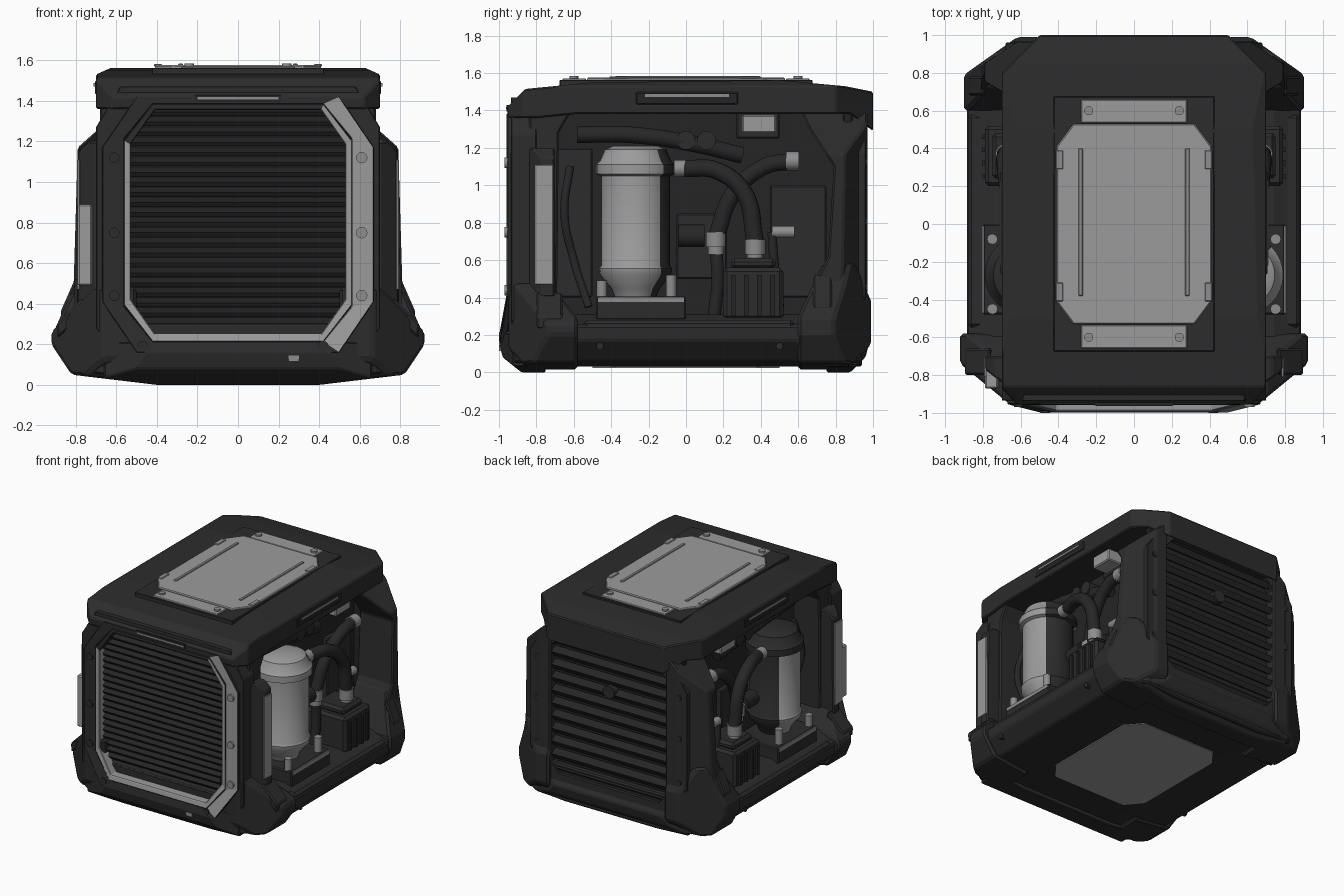
import bpy, bmesh, math
from mathutils import Vector, Matrix

if "Cube" in bpy.data.objects:
    bpy.data.objects.remove(bpy.data.objects["Cube"])


def material(name, v):
    m = bpy.data.materials.new(name)
    m.use_nodes = True
    col = (v, v, v, 1)
    m.diffuse_color = col
    bsdf = m.node_tree.nodes["Principled BSDF"]
    bsdf.inputs["Base Color"].default_value = col
    bsdf.inputs["Roughness"].default_value = 0.6
    return m


BODY = material("charcoal shell", 0.025)
DARK = material("black grille", 0.018)
HOSE = material("black rubber", 0.02)
LIGHT = material("pale grey panel", 0.33)
METAL = material("grey metal", 0.27)
AXES = "xyz"
rounded = []


def finish(name, bm, mats, mirror=False, bevel=0.0, smooth=False):
    bmesh.ops.recalc_face_normals(bm, faces=bm.faces)
    me = bpy.data.meshes.new(name)
    bm.to_mesh(me)
    bm.free()
    return place(name, me, mats, mirror, bevel, smooth)


def place(name, me, mats, mirror=False, bevel=0.0, smooth=False):
    ob = bpy.data.objects.new(name, me)
    bpy.context.collection.objects.link(ob)
    for m in mats:
        me.materials.append(m)
    if bevel:
        b = ob.modifiers.new("edge", "BEVEL")
        b.width, b.segments, b.limit_method = bevel, 1, "ANGLE"
    if mirror:
        ob.modifiers.new("mirror", "MIRROR")
    if smooth:
        rounded.append(ob)
    return ob


def prism(name, pts, axis, lo, hi, mat, cuts=(), mirror=False, bevel=0.01):
    """Extrude a 2D outline along an axis, then slice corners off it."""
    bm = bmesh.new()
    k = AXES.index(axis)

    def at(p, d):
        v = list(p)
        v.insert(k, d)
        return bm.verts.new(v)
    a, b = [at(p, lo) for p in pts], [at(p, hi) for p in pts]
    bm.faces.new(a)
    bm.faces.new(b[::-1])
    for i in range(len(pts)):
        j = (i + 1) % len(pts)
        bm.faces.new((a[i], b[i], b[j], a[j]))
    mid = sum((v.co for v in bm.verts), Vector()) / len(bm.verts)
    for plane, p, q in cuts:
        i, j = AXES.index(plane[0]), AXES.index(plane[1])
        co, no = Vector(), Vector()
        co[i], co[j] = p
        no[i], no[j] = q[1] - p[1], p[0] - q[0]
        if no.dot(mid - co) > 0:
            no = -no
        bmesh.ops.bisect_plane(bm, geom=bm.verts[:] + bm.edges[:] + bm.faces[:],
                               plane_co=co, plane_no=no, clear_outer=True)
        bmesh.ops.holes_fill(bm, edges=[e for e in bm.edges if e.is_boundary])
    return finish(name, bm, [mat], mirror, bevel)


def box(name, x, y, z, mat, mirror=False, bevel=0.008):
    return prism(name, [(x[0], y[0]), (x[1], y[0]), (x[1], y[1]), (x[0], y[1])],
                 "z", z[0], z[1], mat, mirror=mirror, bevel=bevel)


def cyls(name, centres, direction, r, depth, mat, segs=16, mirror=False):
    bm = bmesh.new()
    rot = Vector(direction).to_track_quat("Z", "Y").to_matrix().to_4x4()
    for c in centres:
        bmesh.ops.create_cone(bm, cap_ends=True, segments=segs, radius1=r, radius2=r,
                              depth=depth, matrix=Matrix.Translation(c) @ rot)
    return finish(name, bm, [mat], mirror, smooth=True)


def tube(name, pts, r, mat):
    cu = bpy.data.curves.new(name, "CURVE")
    cu.dimensions, cu.bevel_depth, cu.bevel_resolution = "3D", r, 5
    cu.use_fill_caps = True
    sp = cu.splines.new("BEZIER")
    sp.bezier_points.add(len(pts) - 1)
    for bp, p in zip(sp.bezier_points, pts):
        bp.co = p
        bp.handle_left_type = bp.handle_right_type = "AUTO"
    tmp = bpy.data.objects.new(name + "_path", cu)
    me = bpy.data.meshes.new_from_object(tmp)
    bpy.data.objects.remove(tmp)
    me.materials.clear()
    return place(name, me, [mat], True, smooth=True)


def octa(w, z0, z1, cx, cz):
    right = [(w - cx, z0), (w, z0 + cz), (w, z1 - cz), (w - cx, z1)]
    return right + [(-x, z) for x, z in reversed(right)]


def ring(name, outer, inner, front, back, pale=(), jut=0.0):
    """Eight-sided frame; listed segments are pale, the foot of it juts forward."""
    bm = bmesh.new()

    def loop(pts, y):
        return [bm.verts.new((x, y - jut * max(0, .4 - z), z)) for x, z in pts]
    loops = [loop(outer, front), loop(inner, front), loop(inner, back), loop(outer, back)]
    for n in range(4):
        a, b = loops[n], loops[(n + 1) % 4]
        for i in range(8):
            j = (i + 1) % 8
            f = bm.faces.new((a[i], a[j], b[j], b[i]))
            f.material_index = int(i in pale and n < 2)
    return finish(name, bm, [BODY, LIGHT], bevel=0.004)


def slats(name, count, z0, z1, y, half, tilt, thick):
    bm = bmesh.new()
    for i in range(count):
        z = z0 + (z1 - z0) * i / (count - 1)
        mat = (Matrix.Translation((0, y, z)) @ Matrix.Rotation(tilt, 4, "X")
               @ Matrix.Diagonal((half * 2, 0.06, thick, 1)))
        bmesh.ops.create_cube(bm, size=1, matrix=mat)
    return finish(name, bm, [DARK])


# Base, end bars and corner feet
side = [(.4, .03), (.78, .06), (.88, .17), (.885, .25), (.74, .31)]
prism("base", side + [(-x, z) for x, z in reversed(side)], "y", -.92, .94, BODY,
      [("xy", (m * .92, -.74), (m * .70, -.9)) for m in (1, -1)]
      + [("xy", (m * .89, .79), (m * .67, .93)) for m in (1, -1)])
for name, s, reach in (("front_bar", -1, 1.0), ("rear_bar", 1, .98)):
    prism(name, [(s * .75, 0), (s * .88, 0), (s * (reach - .02), .08), (s * reach, .16),
                 (s * (reach - .03), .21), (s * .75, .21)], "x", -.66, .66, BODY,
          [("xy", (m * .45, s * reach), (m * .62, s * .94)) for m in (1, -1)]
          + [("xz", (m * .4, 0), (m * .82, .05)) for m in (1, -1)])
prism("front_foot", [(.5, .012), (.82, .05), (.92, .2), (.92, .26), (.70, .48), (.5, .48)],
      "y", -.95, -.58, BODY,
      [("xy", (.92, -.74), (.70, -.92)), ("yz", (-1, .18), (-.83, 0)),
       ("yz", (-.72, .46), (-.58, .29))], True, .015)
prism("rear_foot", [(.5, .012), (.82, .05), (.9, .2), (.9, .28), (.82, .46), (.78, .58), (.5, .58)],
      "y", .6, .99, BODY,
      [("xy", (.9, .79), (.66, .96)), ("yz", (1, .16), (.85, 0)),
       ("yz", (.6, .3), (.73, .58)), ("yz", (.9, .59), (.99, .38))], True, .015)
prism("front_foot_pad", [(.74, .36), (.765, .43), (.895, .3), (.89, .23)], "y", -.8, -.66, BODY,
      mirror=True)
prism("rear_foot_pad", [(.76, .4), (.8, .53), (.875, .36), (.86, .28)], "y", .68, .78, BODY,
      mirror=True)
box("sill_rail", (.7, .88), (-.55, .58), (.2, .28), BODY, True, .02)
cyls("sill_bolts", [(.855, -.46, .14), (.855, .5, .14)], (1, 0, 0), .02, .03, BODY, 8, True)
prism("bottom_panel", octa(.42, -.5, .5, .1, .12), "z", .024, .032, LIGHT, bevel=0)
box("front_tag", (.25, .3), (-.999, -.95), (.115, .145), METAL, bevel=0)

# Inner core and the plates behind the grilles
box("core", (-.42, .42), (-.84, .88), (.2, 1.45), DARK)
box("front_backing", (-.6, .6), (-.87, -.82), (.22, 1.4), DARK)
box("rear_backing", (-.6, .6), (.84, .89), (.22, 1.4), DARK)
for i, (y0, y1, z0, z1) in enumerate([(-.7, -.5, .4, 1.2), (-.05, .22, .5, .85), (.45, .75, .4, 1.0)]):
    box(f"core_panel_{i}", (.4, .46), (y0, y1), (z0, z1), BODY, True)

# Roof
back_cuts = [("xy", (m * .5, 1.0), (m * .7, .8)) for m in (1, -1)]
prism("roof", [(-.95, 1.36), (-.955, 1.42), (-.86, 1.515), (-.5, 1.55), (.5, 1.562), (.85, 1.53),
               (1, 1.5), (1, 1.29), (.88, 1.38), (.6, 1.38), (-.6, 1.38), (-.8, 1.36)],
      "x", -.7, .7, BODY,
      back_cuts + [("xy", (m * .7, -.87), (m * .62, -.955)) for m in (1, -1)]
      + [("xz", (m * .7, 1.53), (m * .61, 1.57)) for m in (1, -1)], bevel=.008)
box("roof_well", (-.425, .425), (-.675, .675), (1.5, 1.563), BODY, bevel=.004)
prism("roof_plate", octa(.41, -.53, .53, .09, .12), "z", 1.55, 1.576, LIGHT, bevel=.006)
for name, s in (("front_tab", -1), ("rear_tab", 1)):
    box(name, (-.28, .28), sorted((s * .535, s * .66)), (1.55, 1.572), LIGHT, bevel=.005)
box("roof_rib", (.27, .295), (-.38, .4), (1.57, 1.583), METAL, True, .004)
for i, y in enumerate((-.36, .34)):
    box(f"roof_clip_{i}", (.375, .415), (y - .05, y + .05), (1.57, 1.582), METAL, True, .004)
cyls("roof_bolts", [(.24, y, 1.575) for y in (-.6, .6)], (0, 0, 1), .024, .018, METAL, 12, True)

# Roof side beams with grips
prism("side_beam", [(-.66, 1.46), (-.3, 1.52), (.3, 1.52), (.66, 1.46), (.6, 1.38), (-.6, 1.38)],
      "x", .55, .69, BODY, mirror=True)
box("grip_recess", (.66, .706), (-.27, .28), (1.43, 1.5), DARK, True)
box("grip_strip", (.69, .712), (-.22, .23), (1.472, 1.488), METAL, True, 0)

# Front frame, coloured trim and grille
ring("front_frame", octa(.7, .08, 1.47, .12, .2), octa(.55, .23, 1.38, .14, .15), -.935, -.8)
ring("front_trim", octa(.67, .16, 1.42, .17, .25), octa(.56, .215, 1.385, .14, .17), -.955, -.92,
     (0, 1, 2), .18)
ring("front_lip", octa(.562, .212, 1.385, .14, .18), octa(.53, .252, 1.355, .12, .17), -.959, -.88,
     (0, 1, 2, 5, 6, 7), .2)
slats("front_slats", 23, .26, 1.35, -.885, .56, math.radians(30), .022)
cyls("trim_bolts", [(.61, -.955, z) for z in (.44, .75, 1.12)], (0, 1, 0), .028, .03, METAL, 12)
cyls("dark_trim_bolts", [(-.61, -.955, z) for z in (.44, .75, 1.12)]
     + [(x, -.985, .19) for x in (-.47, .42)], (0, 1, 0), .026, .03, BODY, 12)
box("front_slot", (-.21, .21), (-.96, -.93), (1.395, 1.43), DARK, bevel=0)
box("front_slot_strip", (-.2, .2), (-.963, -.95), (1.407, 1.418), METAL, bevel=0)

# Rear frame and louvres
ring("rear_frame", octa(.68, .16, 1.42, .17, .25), octa(.55, .25, 1.31, .12, .13), .96, .82)
slats("rear_slats", 11, .28, 1.28, .915, .56, math.radians(-30), .045)
cyls("rear_boss", [(0, .93, 1.0)], (0, 1, 0), .05, .06, BODY, 16)
cyls("rear_bolts", [(.61, .955, z) for z in (.45, .8, 1.12)], (0, 1, 0), .024, .03, BODY, 10, True)

# Side pillars; the front ones carry pale strips
prism("rear_pillar", [(.6, 1.43), (.97, 1.4), (.97, .35), (.7, .35), (.7, .5), (.76, .62),
                      (.79, 1.1), (.66, 1.3)], "x", .5, .82, BODY,
      [("xz", (.7, 1.25), (.79, 1.17)), ("xz", (.79, 1.17), (.81, .5)),
       ("xy", (.82, .83), (.62, .96))], True)
prism("front_wall", [(-.84, 1.42), (-.6, 1.42), (-.68, 1.28), (-.69, .35), (-.84, .35)],
      "x", .42, .68, BODY, mirror=True)
prism("front_pillar", [(.5, .4), (.79, .4), (.785, 1.15), (.73, 1.2), (.5, 1.2)],
      "y", -.84, -.7, BODY, [("xy", (.79, -.77), (.7, -.84))], True)
box("side_strip", (.78, .794), (-.81, -.71), (.47, 1.11), LIGHT, True, .003)
box("right_strip_edge", (-.79, -.72), (-.87, -.77), (.49, .89), LIGHT)

# Canisters: pale shells with a dark rear face, the right one with a dark dome
profile = [(0, .4), (.11, .4), (.13, .45), (.19, .52), (.195, .555), (.185, .57), (.185, 1.05),
           (.21, 1.06), (.21, 1.11), (.19, 1.13), (.165, 1.19), (.12, 1.21), (0, 1.21)]
for name, s in (("left_canister", 1), ("right_canister", -1)):
    bm = bmesh.new()
    vs = [bm.verts.new((r, 0, z)) for r, z in profile]
    es = [bm.edges.new(p) for p in zip(vs, vs[1:])]
    bmesh.ops.spin(bm, geom=vs + es, cent=(0, 0, 0), axis=(0, 0, 1), angle=math.tau, steps=32)
    bmesh.ops.remove_doubles(bm, verts=bm.verts, dist=1e-4)
    for f in bm.faces:
        c = f.calc_center_median()
        rear = c.y > .74 * math.hypot(c.x, c.y) and c.z < 1.2
        f.material_index = int(rear or (s < 0 and c.z > 1.055))
    bmesh.ops.translate(bm, verts=bm.verts, vec=(s * .58, -.27, 0))
    finish(name, bm, [LIGHT, BODY], smooth=True)
box("canister_stand", (.42, .8), (-.48, 0), (.28, .405), BODY, True)
box("stand_plate", (.795, .804), (-.47, -.01), (.375, .402), METAL, True, 0)
cyls("stand_pegs", [(.75, -.08, .46), (.75, -.45, .43)], (0, 0, 1), .028, .12, METAL, 12, True)
cyls("canister_outlet", [(.62, -.02, 1.09)], (0, 1, 0), .045, .09, METAL, 16, True)

# Hoses, fittings and pump box
tube("feed_hose", [(.62, 0, 1.09), (.66, .16, 1.08), (.68, .31, .96), (.68, .37, .7)], .047, HOSE)
tube("return_hose", [(.6, .58, 1.13), (.6, .42, 1.1), (.58, .25, .95), (.56, .16, .72)], .045, HOSE)
cyls("return_fitting", [(.6, .57, 1.13)], (0, 1, 0), .05, .07, METAL, 16, True)
cyls("hose_fittings", [(.68, .37, .67), (.56, .16, .71)], (0, 0, 1), .054, .08, METAL, 16, True)
cyls("hose_collars", [(.68, .37, .62), (.56, .16, .66)], (0, 0, 1), .043, .06, METAL, 16, True)
tube("drain_hose", [(.56, .16, .66), (.56, .17, .5), (.55, .15, .3)], .035, HOSE)
box("pump_box", (.44, .79), (.2, .52), (.28, .56), BODY, True, .02)
box("pump_cap", (.5, .75), (.24, .48), (.55, .61), BODY, True, .02)
for i in range(4):
    box(f"pump_rib_{i}", (.77, .805), (.24 + i * .07, .265 + i * .07), (.3, .52), DARK, True, 0)
cyls("valve", [(.55, .03, .73)], (0, 1, 0), .06, .14, HOSE, 16, True)
cyls("side_nozzle", [(.6, .52, .75)], (0, 1, 0), .032, .12, METAL, 12, True)
tube("nozzle_pipe", [(.6, .46, .75), (.6, .47, .6), (.6, .5, .35)], .025, HOSE)
tube("upper_pipe", [(.5, -.58, 1.27), (.52, -.3, 1.27), (.5, .05, 1.22), (.47, .3, 1.16)], .045, HOSE)
tube("front_cable", [(.5, -.62, 1.1), (.55, -.65, .85), (.52, -.6, .6), (.55, -.52, .35)], .022, HOSE)
cyls("gauges", [(.48, y, 1.24) for y in (.0, .11)], (1, 0, 0), .05, .14, BODY, 20, True)
box("relay_box", (.5, .64), (.3, .48), (1.28, 1.375), LIGHT, True)
box("relay_mount", (.4, .52), (.27, .5), (1.25, 1.42), BODY, True)

# Smooth the round parts
bpy.ops.object.select_all(action="DESELECT")
for ob in rounded:
    ob.select_set(True)
bpy.context.view_layer.objects.active = rounded[0]
bpy.ops.object.shade_smooth_by_angle(angle=math.radians(35))
